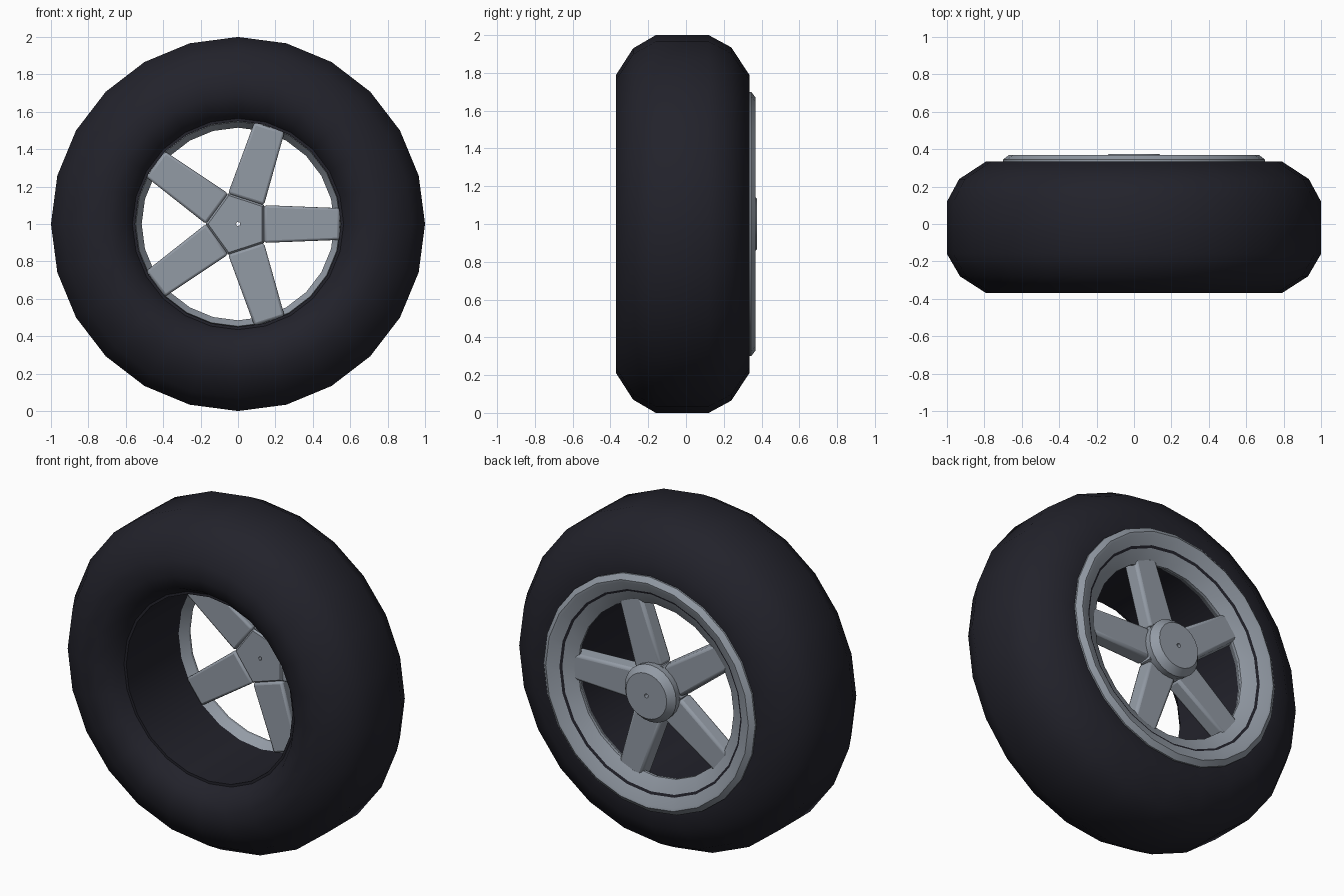
import bpy
import bmesh
from math import cos, sin, pi, radians

cube = bpy.data.objects.get("Cube")
if cube:
    bpy.data.objects.remove(cube, do_unlink=True)

AXLE_Z = 1.0


def make_material(name, color):
    mat = bpy.data.materials.new(name)
    mat.use_nodes = True
    mat.diffuse_color = (*color, 1)
    bsdf = next(n for n in mat.node_tree.nodes if n.type == 'BSDF_PRINCIPLED')
    bsdf.inputs["Base Color"].default_value = (*color, 1)
    bsdf.inputs["Roughness"].default_value = 0.6
    return mat


rubber = make_material("dark rubber", (0.016, 0.016, 0.024))
metal = make_material("grey metal", (0.29, 0.325, 0.375))


def finish(bm, name, mat, angle):
    bmesh.ops.recalc_face_normals(bm, faces=bm.faces)
    mesh = bpy.data.meshes.new(name)
    bm.to_mesh(mesh)
    bm.free()
    mesh.materials.append(mat)
    obj = bpy.data.objects.new(name, mesh)
    bpy.context.collection.objects.link(obj)
    obj.location.z = AXLE_Z
    bpy.ops.object.select_all(action='DESELECT')
    obj.select_set(True)
    bpy.context.view_layer.objects.active = obj
    bpy.ops.object.shade_smooth_by_angle(angle=radians(angle))
    return obj


def lathe(name, profile, mat, sides=24, phase=0.0, angle=40):
    """Spin a closed (y, radius) profile around the axle."""
    bm = bmesh.new()
    rings = []
    for i in range(sides):
        a = phase + 2 * pi * i / sides
        rings.append([bm.verts.new((r * cos(a), y, r * sin(a))) for y, r in profile])
    n = len(profile)
    for i in range(sides):
        here, there = rings[i], rings[(i + 1) % sides]
        for j in range(n):
            k = (j + 1) % n
            bm.faces.new((here[j], here[k], there[k], there[j]))
    return finish(bm, name, mat, angle)


# Tyre: rounded sidewalls, flat tread and a straight inner wall
lathe("tyre", [
    (-0.27, 0.55), (-0.27, 0.565), (-0.34, 0.61), (-0.37, 0.69), (-0.37, 0.79),
    (-0.28, 0.93), (-0.16, 1.0), (0.12, 1.0), (0.24, 0.935), (0.335, 0.79),
    (0.335, 0.6), (0.3, 0.55)], rubber, angle=48)

# Rim: outer lip and a dished cone on the back
lathe("rim", [
    (0.22, 0.547), (0.27, 0.515), (0.285, 0.515), (0.365, 0.655),
    (0.368, 0.67), (0.345, 0.7), (0.325, 0.7), (0.3, 0.56)], metal, angle=30)

# Hub: five-sided core with a round cap and a small axle hole
lathe("hub_core", [
    (0.21, 0.012), (0.21, 0.16), (0.225, 0.173), (0.3, 0.173), (0.3, 0.012)],
    metal, sides=5, phase=pi / 5, angle=20)
lathe("hub_cap", [
    (0.29, 0.012), (0.29, 0.165), (0.335, 0.17), (0.375, 0.135), (0.375, 0.012)],
    metal, angle=30)

# Spokes: tapered bars with softened edges
for i in range(5):
    bm = bmesh.new()
    bmesh.ops.create_cube(bm, size=1)
    for v in bm.verts:
        outer, back = v.co.x > 0, v.co.y > 0
        half = (0.087 if outer else 0.103) - (0.012 if back else 0)
        v.co.z = half if v.co.z > 0 else -half
        v.co.x = 0.545 if outer else 0.138
        v.co.y = 0.295 if back else 0.21
    spoke = finish(bm, f"spoke_{i + 1}", metal, 30)
    spoke.rotation_euler.y = -2 * pi * i / 5
    bevel = spoke.modifiers.new("soft_edges", 'BEVEL')
    bevel.width = 0.015
    bevel.segments = 2
